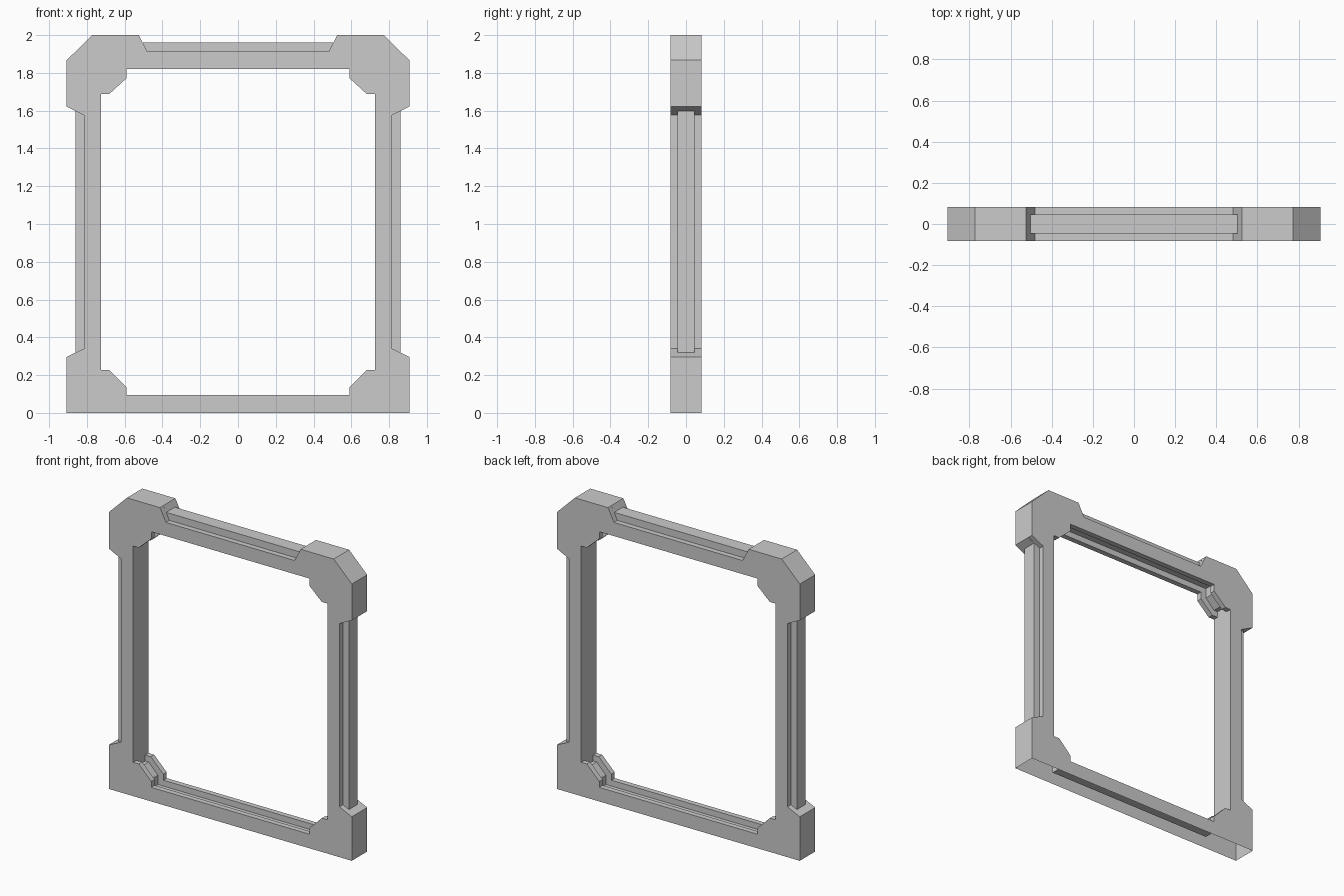
import bpy
import bmesh

if "Cube" in bpy.data.objects:
    bpy.data.objects.remove(bpy.data.objects["Cube"])

HALF_DEPTH = 0.082     # outer half thickness
BAND = 0.046           # half width of raised strips and inner channels

# Right half of the frame (x, z): outside edge upward, then inside edge back down
outer_side = [(0, 0), (0.907, 0), (0.907, 0.297), (0.815, 0.34), (0.815, 1.576),
              (0.907, 1.622), (0.907, 1.867), (0.772, 2), (0.525, 2), (0.48, 1.912), (0, 1.912)]
inner_side = [(0, 1.82), (0.59, 1.82), (0.59, 1.772), (0.683, 1.687), (0.725, 1.687),
              (0.725, 0.228), (0.683, 0.228), (0.59, 0.135), (0.59, 0.095), (0, 0.095)]

# Same outline through the middle band: raised strips outside, channels inside
outer_mid = [(0, 0), (0.907, 0), (0.907, 0.297), (0.86, 0.319), (0.86, 1.598),
             (0.907, 1.622), (0.907, 1.867), (0.772, 2), (0.525, 2), (0.504, 1.96), (0, 1.96)]
inner_mid = [(0, 1.86), (0.63, 1.86), (0.63, 1.793), (0.697, 1.727), (0.725, 1.727),
             (0.725, 0.188), (0.699, 0.188), (0.63, 0.118), (0.63, 0.055), (0, 0.055)]

side, mid = outer_side + inner_side, outer_mid + inner_mid
layers = [(-HALF_DEPTH, side), (-BAND, side), (-BAND, mid),
          (BAND, mid), (BAND, side), (HALF_DEPTH, side)]

bm = bmesh.new()
cache = {}


def vert(p, y):
    key = (p[0], y, p[1])
    if key not in cache:
        cache[key] = bm.verts.new(key)
    return cache[key]


def add_face(verts):
    verts = list(dict.fromkeys(verts))
    if len(verts) < 3:
        return
    f = bm.faces.new(verts)
    if f.calc_area() < 1e-4:
        bm.faces.remove(f)


# Walls between successive layers; the underside and the mirror plane stay open
for (y0, p0), (y1, p1) in zip(layers, layers[1:]):
    for i in range(len(side)):
        j = (i + 1) % len(side)
        on_plane = p0[i][0] == 0 and p0[j][0] == 0
        underside = p0[i][1] == 0 and p0[j][1] == 0
        if not on_plane and not underside:
            add_face([vert(p0[i], y0), vert(p0[j], y0), vert(p1[j], y1), vert(p1[i], y1)])

# Front and back faces
for y, pts in (layers[0], layers[-1]):
    add_face([vert(p, y) for p in pts])

bmesh.ops.recalc_face_normals(bm, faces=bm.faces)
mesh = bpy.data.meshes.new("door_frame")
bm.to_mesh(mesh)
bm.free()
frame = bpy.data.objects.new("door_frame", mesh)
bpy.context.collection.objects.link(frame)

# Left half
mirror = frame.modifiers.new("mirror", 'MIRROR')
mirror.use_axis[0] = True
